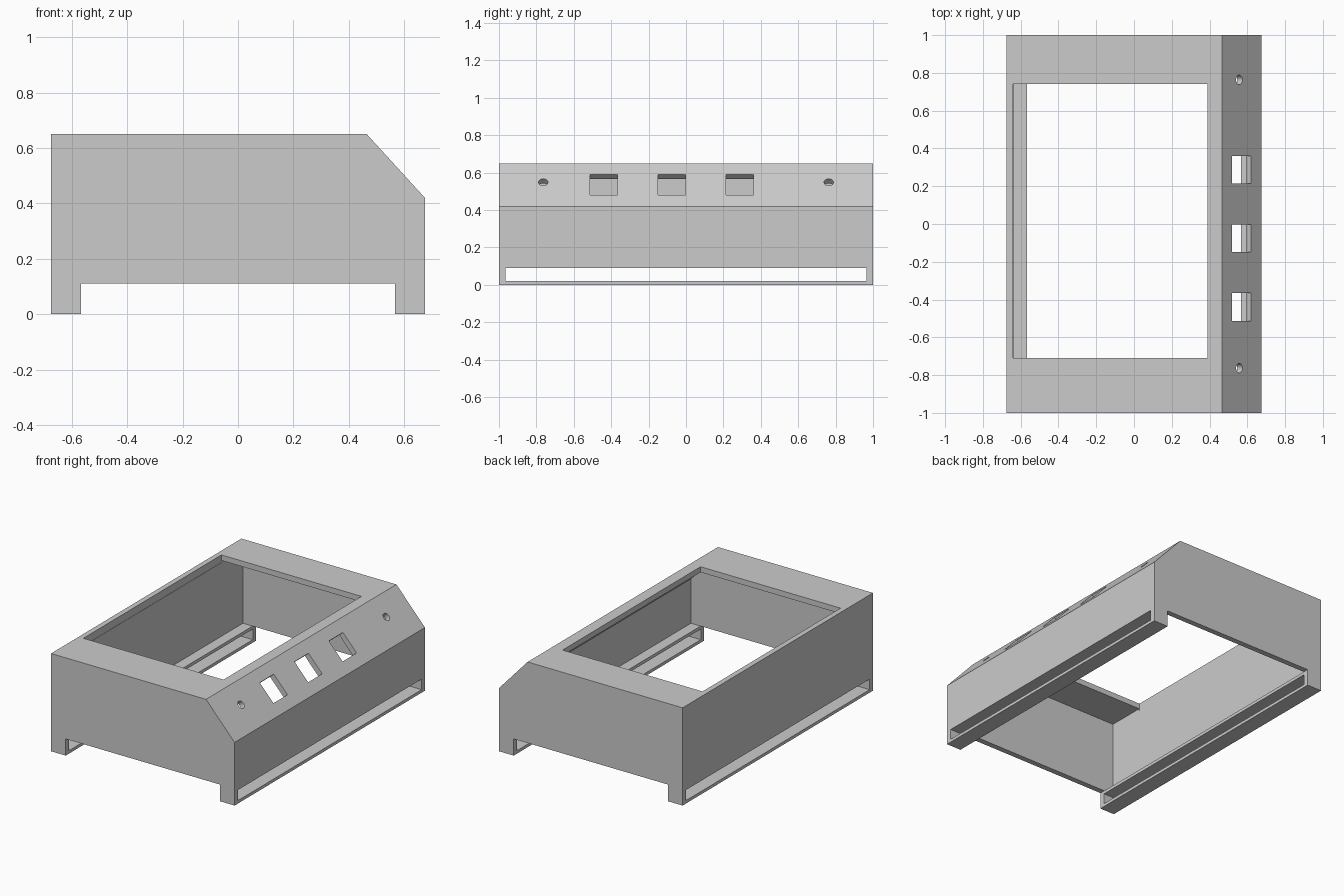
import bpy, bmesh, math

cube = bpy.data.objects.get("Cube")
if cube:
    bpy.data.objects.remove(cube, do_unlink=True)

grey = bpy.data.materials.new("plain grey")
grey.use_nodes = True
grey.diffuse_color = (0.6, 0.6, 0.6, 1)
grey.node_tree.nodes["Principled BSDF"].inputs["Base Color"].default_value = (0.6, 0.6, 0.6, 1)


def add_mesh(name, bm):
    bmesh.ops.recalc_face_normals(bm, faces=bm.faces)
    mesh = bpy.data.meshes.new(name)
    bm.to_mesh(mesh)
    bm.free()
    mesh.materials.append(grey)
    obj = bpy.data.objects.new(name, mesh)
    bpy.context.collection.objects.link(obj)
    return obj


def prism(name, profile, half_depth):
    """Extrude an x-z profile along y."""
    bm = bmesh.new()
    face = bm.faces.new([bm.verts.new((x, -half_depth, z)) for x, z in profile])
    out = bmesh.ops.extrude_face_region(bm, geom=[face])
    verts = [v for v in out["geom"] if isinstance(v, bmesh.types.BMVert)]
    bmesh.ops.translate(bm, verts=verts, vec=(0, 2 * half_depth, 0))
    return add_mesh(name, bm)


def box(name, centre, size, tilt=0):
    bm = bmesh.new()
    bmesh.ops.create_cube(bm, size=1)
    bmesh.ops.scale(bm, vec=size, verts=bm.verts)
    obj = add_mesh(name, bm)
    obj.location = centre
    obj.rotation_euler.y = tilt
    return obj


def cylinder(name, centre, radius, depth, tilt):
    bm = bmesh.new()
    bmesh.ops.create_cone(bm, cap_ends=True, segments=32, radius1=radius,
                          radius2=radius, depth=depth)
    obj = add_mesh(name, bm)
    obj.location = centre
    obj.rotation_euler.y = tilt
    return obj


def cut(target, cutter):
    cutter.hide_render = True
    mod = target.modifiers.new("cut", "BOOLEAN")
    mod.operation = "DIFFERENCE"
    mod.solver = "EXACT"
    mod.object = cutter
    bpy.context.view_layer.objects.active = target
    bpy.ops.object.modifier_apply(modifier=mod.name)
    bpy.data.objects.remove(cutter, do_unlink=True)


W, RAIL, STEP, TOP, WALL = 0.675, 0.567, 0.111, 0.65, 0.037
TILT = math.atan2(0.23, 0.21)

# Outer body with a sloped panel on one side and two rails below
case = prism("enclosure_case", [
    (-W, 0), (-RAIL, 0), (-RAIL, STEP), (RAIL, STEP), (RAIL, 0), (W, 0),
    (W, 0.42), (0.465, TOP), (-W, TOP)], 1)

# Hollow inside, open at the bottom between the rails
inner = W - WALL
cut(case, prism("cavity", [
    (-inner, STEP), (-RAIL, STEP), (-RAIL, 0.05), (RAIL, 0.05), (RAIL, STEP),
    (inner, STEP), (inner, 0.406), (0.449, TOP - WALL), (-inner, TOP - WALL)], 1 - WALL))

# Screen opening in the top
cut(case, box("screen_opening", (-0.125, 0.015, 0.7), (1.03, 1.45, 0.2)))

# Long slot through both rails
cut(case, box("rail_slot", (0, 0, 0.055), (2, 1.93, 0.07)))

# Square windows and round holes in the sloped panel
for y in (-0.44, -0.075, 0.287):
    cut(case, box("panel_window", (0.57, y, 0.535), (0.149, 0.147, 0.14), TILT))
for y in (-0.763, 0.763):
    cut(case, cylinder("panel_hole", (0.557, y, 0.549), 0.025, 0.14, TILT))

bpy.ops.object.select_all(action="DESELECT")
case.select_set(True)
bpy.context.view_layer.objects.active = case
bpy.ops.object.shade_smooth_by_angle(angle=math.radians(30))
